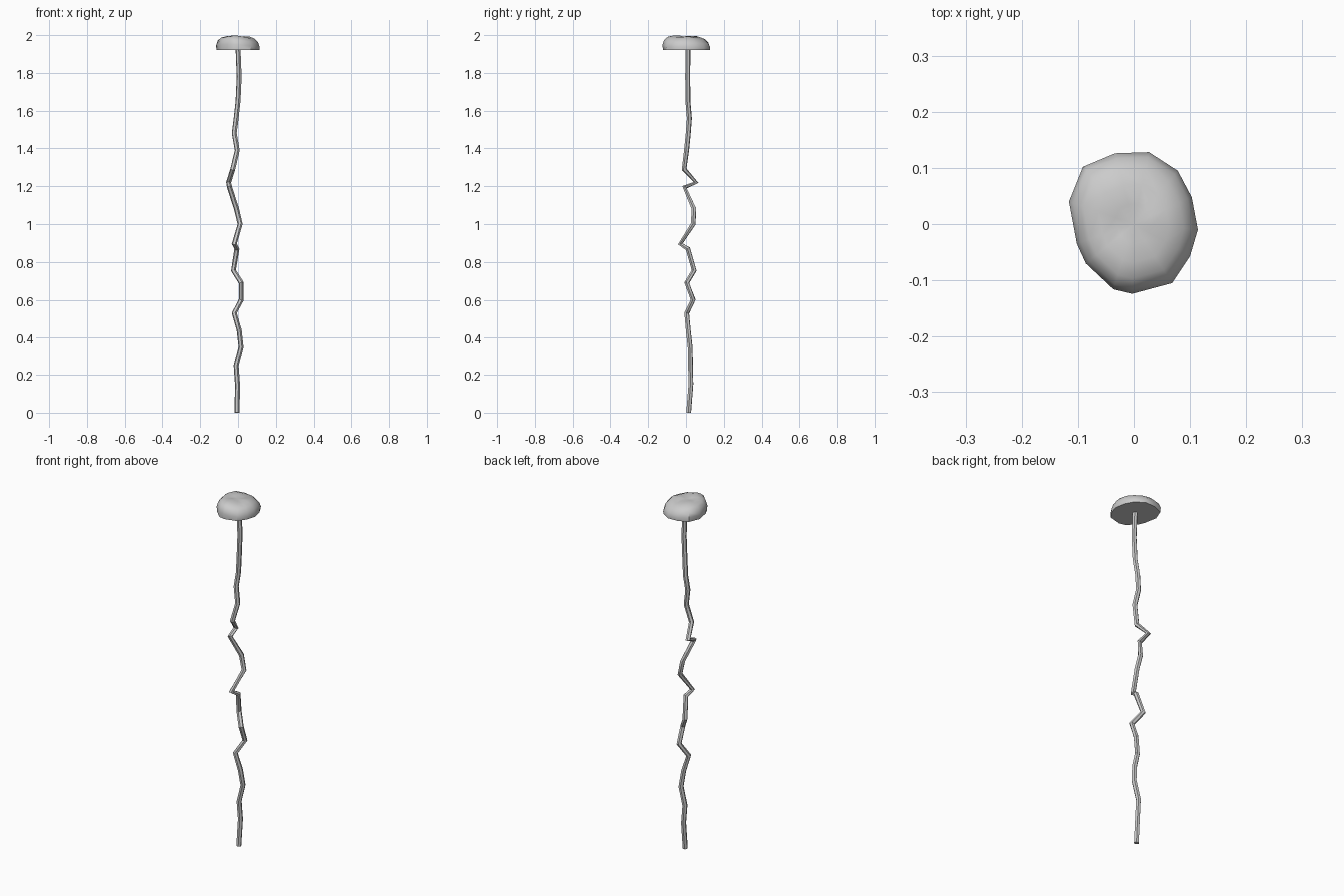
import bpy, bmesh
from math import cos, sin, atan2

if "Cube" in bpy.data.objects:
    bpy.data.objects.remove(bpy.data.objects["Cube"])

# Crooked stem: a hexagonal tube along a jagged path
path = [(-.005, .014, 0), (-.003, .026, .15), (-.01, .024, .25), (.016, .022, .35),
        (.006, .012, .44), (-.02, .004, .53), (.017, .038, .60), (.017, .004, .69),
        (-.024, .043, .755), (-.006, .010, .87), (-.02, -.030, .895), (.011, .038, 1.0),
        (-.008, .042, 1.08), (-.045, -.008, 1.195), (-.050, .053, 1.22),
        (-.028, -.010, 1.29), (-.004, .003, 1.39), (-.020, .012, 1.48),
        (-.010, .018, 1.56), (.0, .010, 1.65), (.006, .009, 1.78), (.0, .010, 1.93)]
R = .0135
curve = bpy.data.curves.new("stem_path", 'CURVE')
curve.dimensions = '3D'
curve.bevel_depth = R
curve.bevel_resolution = 1
curve.use_fill_caps = True
spline = curve.splines.new('POLY')
spline.points.add(len(path) - 1)
for p, co in zip(spline.points, path):
    p.co = (*co, 1)
tmp = bpy.data.objects.new("stem_path", curve)
bpy.context.collection.objects.link(tmp)
bpy.context.view_layer.update()
mesh = bpy.data.meshes.new_from_object(tmp.evaluated_get(bpy.context.evaluated_depsgraph_get()))
bpy.data.objects.remove(tmp)
stem = bpy.data.objects.new("stem", mesh)
bpy.context.collection.objects.link(stem)

# Lumpy mushroom cap: irregular outline scaled into rings, flat underneath
outline = [(.114, -.010), (.100, -.057), (.068, -.105), (-.003, -.124), (-.037, -.116),
           (-.086, -.070), (-.102, -.035), (-.116, .040), (-.091, .102), (-.034, .126),
           (.027, .128), (.078, .095), (.103, .048)]
rings = [(.985, 1.920, 0), (1.0, 1.942, .07), (.93, 1.966, .09), (.78, 1.983, .08),
         (.55, 1.992, .06), (.28, 1.993, .04)]
bm = bmesh.new()
loops = []
for s, z, lean in rings:
    loop = []
    for x, y in outline:
        a = atan2(y, x)
        lump = .003 * sin(3 * a + 1) * (lean > 0)
        h = z - lean * s * (x + y) * .7 + lump
        loop.append(bm.verts.new((x * s, y * s, min(h, 2.0))))
    loops.append(loop)
n = len(outline)
for lo, hi in zip(loops, loops[1:]):
    for i in range(n):
        j = (i + 1) % n
        bm.faces.new((lo[i], lo[j], hi[j], hi[i]))
top = bm.verts.new((0, 0, 1.990))
for i in range(n):
    bm.faces.new((loops[-1][i], loops[-1][(i + 1) % n], top))
bm.faces.new(loops[0])
bmesh.ops.recalc_face_normals(bm, faces=bm.faces)
cap_mesh = bpy.data.meshes.new("cap")
bm.to_mesh(cap_mesh)
bm.free()
cap = bpy.data.objects.new("cap", cap_mesh)
bpy.context.collection.objects.link(cap)

# Smooth shading with a crisp rim
for ob in (stem, cap):
    bpy.ops.object.select_all(action='DESELECT')
    ob.select_set(True)
    bpy.context.view_layer.objects.active = ob
    bpy.ops.object.shade_smooth_by_angle(angle=.7)
